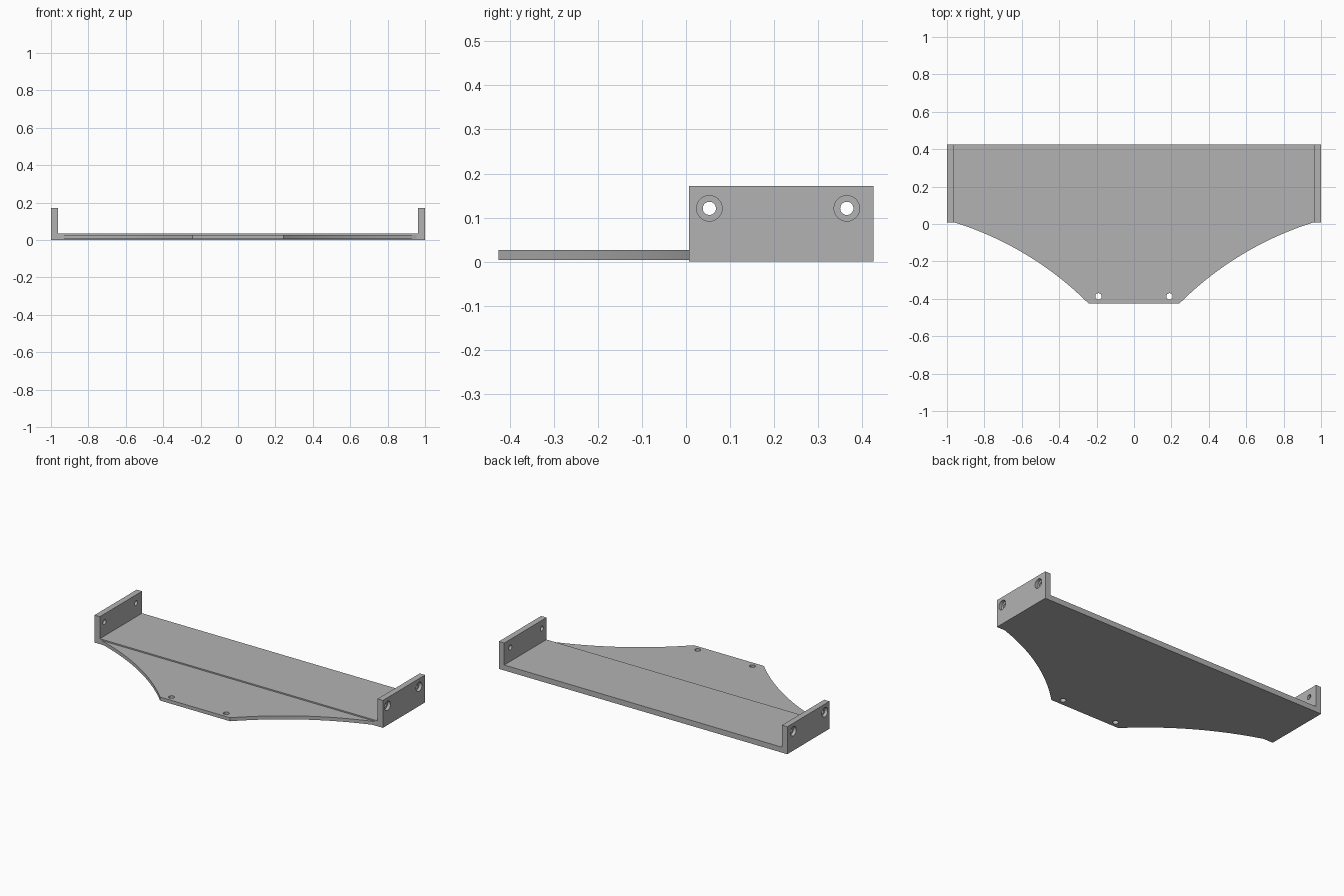
import bpy, bmesh, math
from mathutils import Vector

if "Cube" in bpy.data.objects:
    bpy.data.objects.remove(bpy.data.objects["Cube"])

grey = bpy.data.materials.new("plain grey")
grey.diffuse_color = (0.45, 0.45, 0.45, 1)
grey.use_nodes = True
grey.node_tree.nodes["Principled BSDF"].inputs["Base Color"].default_value = grey.diffuse_color


def extrude(name, outline, z0, z1):
    """Solid from a flat outline, between two heights."""
    bm = bmesh.new()
    face = bm.faces.new([bm.verts.new((x, y, z0)) for x, y in outline])
    top = bmesh.ops.extrude_face_region(bm, geom=[face])["geom"]
    bmesh.ops.translate(bm, vec=(0, 0, z1 - z0),
                        verts=[v for v in top if isinstance(v, bmesh.types.BMVert)])
    bmesh.ops.recalc_face_normals(bm, faces=bm.faces)
    mesh = bpy.data.meshes.new(name)
    bm.to_mesh(mesh)
    bm.free()
    mesh.materials.append(grey)
    ob = bpy.data.objects.new(name, mesh)
    bpy.context.collection.objects.link(ob)
    return ob


def box(name, x0, x1, y0, y1, z0, z1):
    return extrude(name, [(x0, y0), (x1, y0), (x1, y1), (x0, y1)], z0, z1)


def drill(ob, centre, radius, depth, along_x=False):
    """Cut a round hole and remove the cutter."""
    bpy.ops.mesh.primitive_cylinder_add(
        vertices=32, radius=radius, depth=depth, location=centre,
        rotation=(0, math.pi / 2 if along_x else 0, 0))
    cutter = bpy.context.object
    cutter.data.materials.append(grey)
    cutter.hide_render = True
    mod = ob.modifiers.new("hole", 'BOOLEAN')
    mod.operation, mod.solver, mod.object = 'DIFFERENCE', 'EXACT', cutter
    bpy.context.view_layer.objects.active = ob
    bpy.ops.object.modifier_apply(modifier=mod.name)
    bpy.data.objects.remove(cutter)


def smooth(ob):
    bpy.ops.object.select_all(action='DESELECT')
    ob.select_set(True)
    bpy.context.view_layer.objects.active = ob
    bpy.ops.object.shade_smooth_by_angle(angle=math.radians(30))


FRONT, BACK, STEP, WALL = -0.425, 0.425, 0.007, 0.963

# Main plate between the end walls
box("base_plate", -WALL, WALL, STEP, BACK, 0, 0.034)

# Thinner front apron with concave arc sides
a, b = Vector((0.955, STEP)), Vector((0.243, FRONT))
chord = b - a
sag = 0.05
r = (chord.length ** 2 / 4 + sag ** 2) / (2 * sag)
out = Vector((chord.y, -chord.x)).normalized()
if out.y > 0:
    out = -out
centre = (a + b) / 2 - out * -(r - sag)      # arc centre lies outside the apron
half = math.asin(chord.length / 2 / r)
mid = math.atan2(-out.y, -out.x)
arc = []
for i in range(25):
    t = mid + half * (2 * i / 24 - 1)
    arc.append((centre.x + r * math.cos(t), centre.y + r * math.sin(t)))
arc.sort(reverse=True)                        # from the wall inwards
outline = arc + [(-x, y) for x, y in reversed(arc)]
apron = extrude("front_apron", outline, 0.004, 0.026)
for s in (-1, 1):
    drill(apron, (s * 0.19, -0.387, 0.015), 0.017, 0.2)
smooth(apron)

# End walls with counterbored screw holes
for s, side in ((-1, "left"), (1, "right")):
    x0, x1 = sorted((s * WALL, s * 1.0))
    wall = box(side + "_wall", x0, x1, STEP, BACK, 0, 0.172)
    for y in (0.053, 0.365):
        drill(wall, (s * 0.98, y, 0.121), 0.015, 0.2, True)
        drill(wall, (s * 1.03, y, 0.121), 0.029, 0.1, True)
    smooth(wall)
